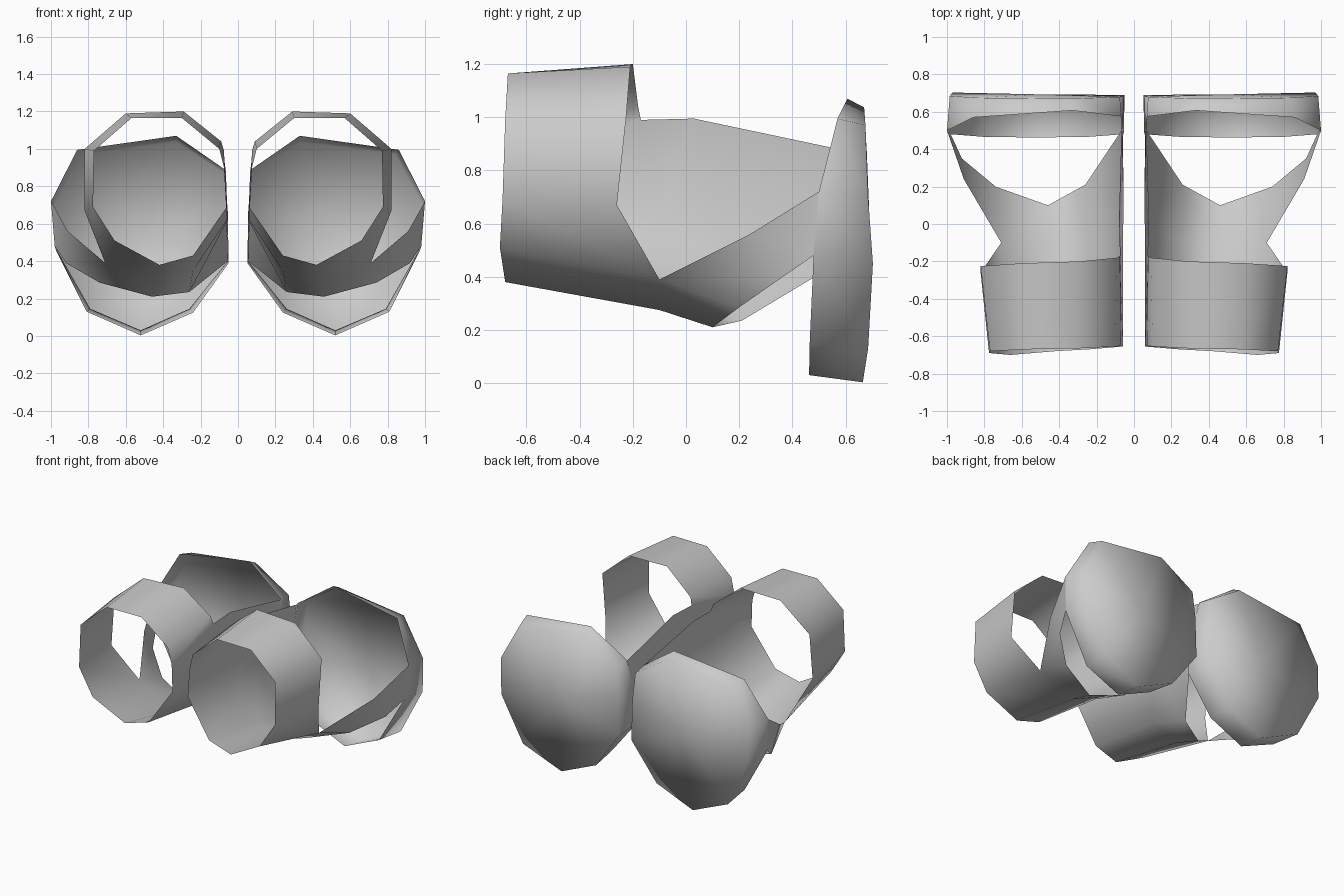
import bpy, bmesh
from mathutils import Vector

if "Cube" in bpy.data.objects:
    bpy.data.objects.remove(bpy.data.objects["Cube"])


def build(name, strips, cap_ring=None, centre=None):
    """Skin each strip (rows of equal length), weld, shade smooth, mirror."""
    bm = bmesh.new()
    for rows in strips:
        grid = [[bm.verts.new(p) for p in r] for r in rows]
        for r0, r1 in zip(grid, grid[1:]):
            for k in range(len(r0) - 1):
                bm.faces.new((r0[k], r0[k + 1], r1[k + 1], r1[k]))
    if cap_ring:
        c = bm.verts.new(centre)
        ring = [bm.verts.new(p) for p in cap_ring]
        for k in range(len(ring)):
            bm.faces.new((ring[k - 1], ring[k], c))
    bmesh.ops.remove_doubles(bm, verts=bm.verts, dist=0.0005)
    bmesh.ops.recalc_face_normals(bm, faces=bm.faces)
    # open shells: point normals away from the tube axis
    axis = Vector((0.45, 0, 0.65))
    total = 0
    for f in bm.faces:
        d = f.calc_center_median() - axis
        if not cap_ring:
            d.y = 0
        total += f.normal.dot(d) * f.calc_area()
    if total < 0:
        bmesh.ops.reverse_faces(bm, faces=bm.faces)
    for f in bm.faces:
        f.smooth = True
    me = bpy.data.meshes.new(name)
    bm.to_mesh(me)
    bm.free()
    ob = bpy.data.objects.new(name, me)
    bpy.context.collection.objects.link(ob)
    ob.modifiers.new("pair", 'MIRROR').use_axis[0] = True
    return ob


# Cuff: front opening and rear rim, from inner side over the top to outer side
front_in, rear_in = (.07, -.65, .88), (.075, -.17, .99)
front_out, rear_out = (.775, -.69, .69), (.82, -.26, .67)
cuff = [
    [front_in, (.10, -.655, 1.0), (.30, -.665, 1.165), (.57, -.67, 1.165),
     (.77, -.68, .99), front_out],
    [rear_in, (.09, -.18, 1.04), (.29, -.2, 1.2), (.60, -.21, 1.19),
     (.82, -.225, 1.0), rear_out]]

# Underside trough, running from the cuff opening back to the curved hem
notch, mid_h, mid_i, mid_j = (.71, -.1, .39), (.44, -.1, .275), (.24, -.1, .35), (.06, -.1, .62)
hem_out, hem_h, hem_i = (.74, .2, .285), (.46, .1, .21), (.26, .21, .235)
wall_mid, wall_low, wall_end = (.055, .1, .62), (.055, .485, .40), (.06, .51, .66)
trough = [
    [front_out, (.66, -.70, .51), (.42, -.68, .38), (.24, -.67, .43),
     (.06, -.655, .69), front_in],
    [rear_out, notch, mid_h, mid_i, mid_j, rear_in]]
sole = [[notch, mid_h, mid_i, mid_j], [hem_out, hem_h, hem_i, wall_mid]]

# Inner side wall and outer side strap reaching the rear cup
inner_low = [[hem_i, wall_mid], [wall_low, wall_end]]
inner_wall = [[mid_j, rear_in], [wall_mid, (.08, .03, .995)],
              [wall_end, (.065, .575, .88)]]
strap = [[notch, hem_out], [(.91, .24, .56), (.92, .35, .39)],
         [(1.0, .5, .72), (.98, .48, .48)]]
build("cuff_and_side_straps", [cuff, trough, sole, inner_low, inner_wall, strap])

# Rear cup: shallow rim closed by a nearly flat back
rim = [(.055, .48, .40), (.06, .51, .68), (.07, .575, .89), (.33, .607, 1.07),
       (.86, .57, .995), (1.0, .5, .72), (.98, .48, .48), (.79, .465, .145),
       (.52, .463, .03), (.26, .465, .145)]
back = [(.05, .69, .39), (.055, .685, .68), (.075, .68, .87), (.33, .67, 1.037),
        (.84, .675, .97), (.985, .685, .70), (.97, .703, .45), (.81, .685, .13),
        (.52, .665, .003), (.24, .675, .125)]
build("rear_cup", [[rim + rim[:1], back + back[:1]]], back, (.5, .693, .55))
